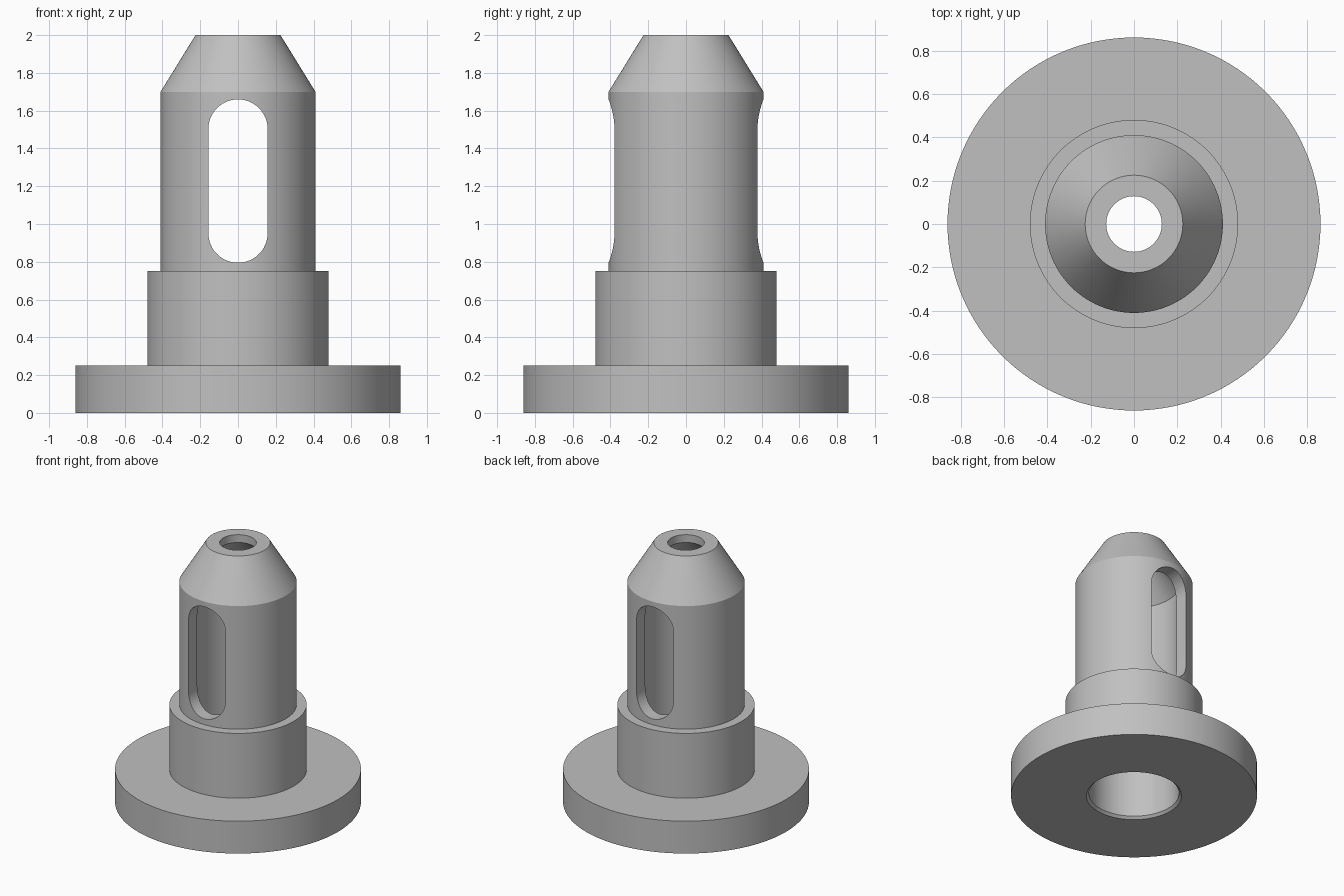
import bpy, bmesh, math
from mathutils import Matrix, Vector

cube = bpy.data.objects.get("Cube")
if cube:
    bpy.data.objects.remove(cube, do_unlink=True)

SIDES = 128

grey = bpy.data.materials.new("plain grey")
grey.use_nodes = True
grey.diffuse_color = (0.53, 0.53, 0.53, 1)
grey.node_tree.nodes["Principled BSDF"].inputs["Base Color"].default_value = grey.diffuse_color


def add_object(name, bm):
    bmesh.ops.recalc_face_normals(bm, faces=bm.faces)
    mesh = bpy.data.meshes.new(name)
    bm.to_mesh(mesh)
    bm.free()
    mesh.materials.append(grey)
    obj = bpy.data.objects.new(name, mesh)
    bpy.context.collection.objects.link(obj)
    return obj


def lathe(name, profile):
    """Revolve a closed (radius, height) profile around z."""
    bm = bmesh.new()
    verts = [bm.verts.new((r, 0, z)) for r, z in profile]
    edges = [bm.edges.new((a, b)) for a, b in zip(verts, verts[1:] + verts[:1])]
    bmesh.ops.spin(bm, geom=verts + edges, cent=(0, 0, 0), axis=(0, 0, 1),
                   angle=math.tau, steps=SIDES, use_merge=True)
    bmesh.ops.remove_doubles(bm, verts=bm.verts, dist=1e-5)
    return add_object(name, bm)


def slot_prism(name, radius, low, high, depth):
    """Round-ended prism running along y."""
    bm = bmesh.new()
    verts = []
    for centre, start in ((high, 0), (low, math.pi)):
        for i in range(25):
            a = start + math.pi * i / 24
            verts.append(bm.verts.new((radius * math.cos(a), -depth, centre + radius * math.sin(a))))
    face = bm.faces.new(verts)
    out = bmesh.ops.extrude_face_region(bm, geom=[face])
    moved = [v for v in out["geom"] if isinstance(v, bmesh.types.BMVert)]
    bmesh.ops.translate(bm, verts=moved, vec=(0, 2 * depth, 0))
    return add_object(name, bm)


# Hollow stepped body: flange, collar, barrel, tapered nose, then the bore
body = lathe("flanged_bushing", [
    (0.333, 0), (0.86, 0), (0.86, 0.25), (0.48, 0.25), (0.48, 0.75),
    (0.41, 0.75), (0.41, 1.7), (0.225, 2),
    (0.128, 2), (0.128, 1.94), (0.315, 1.7), (0.315, 0.018)])

# Long slot through the front and back walls
cutter = slot_prism("slot_cutter", 0.157, 0.952, 1.503, 0.7)
cutter.hide_render = True
cut = body.modifiers.new("slot", "BOOLEAN")
cut.operation = "DIFFERENCE"
cut.solver = "EXACT"
cut.object = cutter

bpy.ops.object.select_all(action="DESELECT")
body.select_set(True)
bpy.context.view_layer.objects.active = body
bpy.ops.object.modifier_apply(modifier=cut.name)
bpy.data.objects.remove(cutter, do_unlink=True)
bpy.ops.object.shade_smooth_by_angle(angle=math.radians(25))
